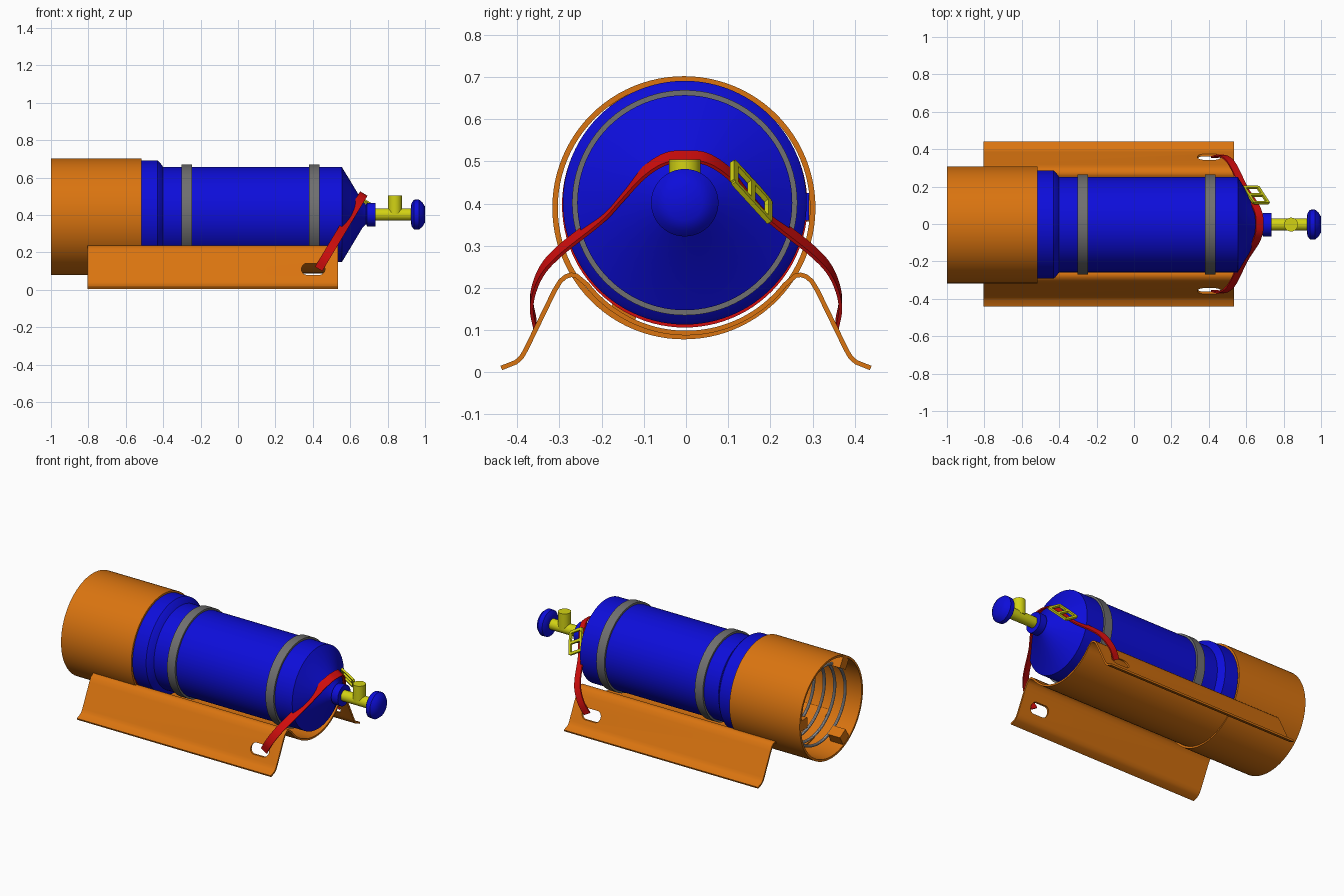
import bpy, bmesh, math
from mathutils import Vector, Matrix

old = bpy.data.objects.get("Cube")
if old:
    bpy.data.objects.remove(old, do_unlink=True)


def material(name, rgb):
    m = bpy.data.materials.new(name)
    m.use_nodes = True
    m.diffuse_color = (*rgb, 1)
    m.node_tree.nodes["Principled BSDF"].inputs["Base Color"].default_value = (*rgb, 1)
    return m


ORANGE = material("orange", (0.70, 0.175, 0.005))
BLUE = material("blue", (0.004, 0.004, 0.70))
RED = material("red", (0.65, 0.004, 0.004))
YELLOW = material("yellow", (0.65, 0.65, 0.007))
GREY = material("grey", (0.16, 0.16, 0.16))
STEEL = material("light grey", (0.52, 0.52, 0.54))

TUBE = Vector((0, -0.005, 0.39))
AXIS = Vector((0, -0.003, 0.402))


def smooth(ob):
    bpy.ops.object.select_all(action="DESELECT")
    ob.select_set(True)
    bpy.context.view_layer.objects.active = ob
    bpy.ops.object.shade_smooth_by_angle(angle=math.radians(35))


def from_bmesh(name, bm, mat, shade=True):
    bmesh.ops.recalc_face_normals(bm, faces=bm.faces)
    mesh = bpy.data.meshes.new(name)
    bm.to_mesh(mesh)
    bm.free()
    mesh.materials.append(mat)
    ob = bpy.data.objects.new(name, mesh)
    bpy.context.collection.objects.link(ob)
    if shade:
        smooth(ob)
    return ob


def lathe(name, profile, mat, centre=AXIS, closed=False, sides=96):
    """Spin (x, radius) points round an axis along x."""
    bm = bmesh.new()
    rings = []
    for x, r in profile:
        ring = []
        for i in range(sides):
            a = math.tau * i / sides
            ring.append(bm.verts.new(centre + Vector((x, r * math.cos(a), r * math.sin(a)))))
        rings.append(ring)
    pairs = list(zip(rings, rings[1:]))
    if closed:
        pairs.append((rings[-1], rings[0]))
    else:
        bm.faces.new(rings[0])
        bm.faces.new(rings[-1])
    for a, b in pairs:
        for i in range(sides):
            j = (i + 1) % sides
            bm.faces.new((a[i], a[j], b[j], b[i]))
    return from_bmesh(name, bm, mat)


def band(name, x0, x1, inner, outer, mat, centre=AXIS):
    return lathe(name, [(x0, inner), (x0, outer), (x1, outer), (x1, inner)], mat, centre, True)


def add_box(bm, centre, size, rotation=Matrix()):
    m = Matrix.Translation(centre) @ rotation @ Matrix.Diagonal((*size, 1))
    bmesh.ops.create_cube(bm, size=1, matrix=m)


def catmull(pts, steps=6):
    pts = [2 * pts[0] - pts[1]] + pts + [2 * pts[-1] - pts[-2]]
    out = []
    for a, b, c, d in zip(pts, pts[1:], pts[2:], pts[3:]):
        for i in range(steps):
            t = i / steps
            out.append(0.5 * (2 * b + (c - a) * t + (2 * a - 5 * b + 4 * c - d) * t * t
                              + (3 * b - a - 3 * c + d) * t ** 3))
    return out + [pts[-2]]


# Rear sleeve with bayonet lugs
band("rear_sleeve", -1.0, -0.515, 0.299, 0.312, ORANGE, TUBE)
bm = bmesh.new()
for k in range(3):
    turn = Matrix.Rotation(k * math.tau / 3, 4, "X")
    add_box(bm, TUBE + turn @ Vector((-0.955, 0.268, 0)), (0.085, 0.07, 0.065), turn)
from_bmesh("sleeve_lugs", bm, ORANGE, False)

# Bottle
lathe("bottle", [(-0.60, 0.25), (-0.575, 0.289), (-0.43, 0.289), (-0.42, 0.281), (-0.40, 0.255),
                 (0.555, 0.255), (0.665, 0.072), (0.685, 0.052), (0.69, 0.063),
                 (0.735, 0.063), (0.735, 0.03)], BLUE)
band("bottle_seal", -0.56, -0.53, 0.27, 0.291, RED, AXIS - Vector((0, 0, 0.005)))
bm = bmesh.new()
add_box(bm, AXIS + Vector((-0.56, 0.284, -0.01)), (0.07, 0.022, 0.065))
from_bmesh("bottle_key", bm, BLUE, False)
for name, x in (("rear_band", -0.273), ("front_band", 0.407)):
    band(name, x - 0.028, x + 0.028, 0.25, 0.267, GREY)

# Valve
lathe("valve_stem", [(0.72, 0.033), (0.94, 0.033)], YELLOW, sides=32)
lathe("valve_handle", [(0.925, 0.04), (0.927, 0.06), (0.94, 0.079), (0.968, 0.08),
                       (0.985, 0.066), (1.0, 0.042)], BLUE, sides=48)
bm = bmesh.new()
bmesh.ops.create_cone(bm, cap_ends=True, segments=32, radius1=0.037, radius2=0.037, depth=0.10,
                      matrix=Matrix.Translation((0.84, AXIS.y, 0.455)))
from_bmesh("valve_port", bm, YELLOW)

# Coil spring inside the sleeve
curve = bpy.data.curves.new("spring", "CURVE")
curve.dimensions = "3D"
curve.bevel_depth = 0.009
curve.bevel_resolution = 3
spline = curve.splines.new("POLY")
turns, per = 5, 48
spline.points.add(turns * per)
for i, p in enumerate(spline.points):
    a = math.tau * i / per
    x = -0.96 + 0.36 * i / (turns * per)
    p.co = (x, TUBE.y + 0.245 * math.cos(a), TUBE.z + 0.245 * math.sin(a), 1)
spring = bpy.data.objects.new("spring", curve)
curve.materials.append(STEEL)
bpy.context.collection.objects.link(spring)
bpy.ops.object.select_all(action="DESELECT")
spring.select_set(True)
bpy.context.view_layer.objects.active = spring
bpy.ops.object.convert(target="MESH")
smooth(bpy.context.view_layer.objects.active)

# Bent sheet cradle: round bed, rounded crests, sloping wings and feet
wing = [(0.26, 0.229), (0.272, 0.231), (0.285, 0.227), (0.298, 0.216), (0.312, 0.193),
        (0.38, 0.053), (0.39, 0.036), (0.403, 0.024), (0.438, 0.010)]
bed = []
for i in range(41):
    a = math.radians(218 + 104 * i / 40)
    bed.append((0.297 * math.cos(a), TUBE.z + 0.297 * math.sin(a)))
section = [(-y, z) for y, z in reversed(wing)] + bed + wing
bm = bmesh.new()
rows = [[bm.verts.new((x, y, z)) for x in (-0.805, 0.535)] for y, z in section]
for a, b in zip(rows, rows[1:]):
    bm.faces.new((a[0], a[1], b[1], b[0]))
cradle = from_bmesh("cradle", bm, ORANGE, False)
solid = cradle.modifiers.new("sheet", "SOLIDIFY")
solid.thickness = 0.011
solid.offset = 0

# Strap slots through both wings
bm = bmesh.new()
for side in (-1, 1):
    rims = []
    for y in (0.32, 0.42):
        rim = []
        for i in range(24):
            a = math.tau * (i + 0.5) / 24
            x = 0.402 + math.copysign(0.032, math.cos(a)) + 0.031 * math.cos(a)
            rim.append(bm.verts.new((x, side * y, 0.11 + 0.031 * math.sin(a))))
        bm.faces.new(rim)
        rims.append(rim)
    for i in range(24):
        j = (i + 1) % 24
        bm.faces.new((rims[0][i], rims[0][j], rims[1][j], rims[1][i]))
cutter = from_bmesh("slot_cutter", bm, ORANGE, False)
cutter.hide_render = True
cut = cradle.modifiers.new("slots", "BOOLEAN")
cut.operation = "DIFFERENCE"
cut.solver = "EXACT"
cut.object = cutter
bpy.context.view_layer.update()
cradle.data = bpy.data.meshes.new_from_object(
    cradle.evaluated_get(bpy.context.evaluated_depsgraph_get()))
cradle.modifiers.clear()
bpy.data.objects.remove(cutter, do_unlink=True)
smooth(cradle)

# Strap leaning over the shoulder of the bottle
half = [(0.05, 0.505), (0.1, 0.473), (0.15, 0.42), (0.2, 0.367), (0.3, 0.287),
        (0.345, 0.235), (0.366, 0.17), (0.358, 0.112)]
path = [(-y, z) for y, z in reversed(half)] + [(0, 0.511)] + half
path = catmull([Vector((0.43 + 0.6 * (z - 0.11), y, z)) for y, z in path])
across = Vector((0.857, 0, -0.514))
bm = bmesh.new()
last = None
for i, p in enumerate(path):
    t = (path[min(i + 1, len(path) - 1)] - path[max(i - 1, 0)]).normalized()
    n = t.cross(across)
    loop = [bm.verts.new(p + across * u * 0.023 + n * v * 0.004)
            for u, v in ((-1, -1), (1, -1), (1, 1), (-1, 1))]
    if last:
        for k in range(4):
            bm.faces.new((last[k], last[k - 1], loop[k - 1], loop[k]))
    else:
        bm.faces.new(loop)
    last = loop
bm.faces.new(last)
from_bmesh("strap", bm, RED)

# Strap buckle: open frame with a middle bar
along = Vector((0.6 * -0.115, 0.105, -0.115)).normalized()
normal = along.cross(across).normalized()
turn = Matrix((along, across, normal)).transposed().to_4x4()
centre = Vector((0.652, 0.155, 0.428))
bm = bmesh.new()
for u in (-0.066, 0, 0.066):
    add_box(bm, centre + along * u, (0.016, 0.088, 0.012), turn)
for v in (-0.044, 0.044):
    add_box(bm, centre + across * v, (0.138, 0.016, 0.012), turn)
from_bmesh("buckle", bm, YELLOW, False)
